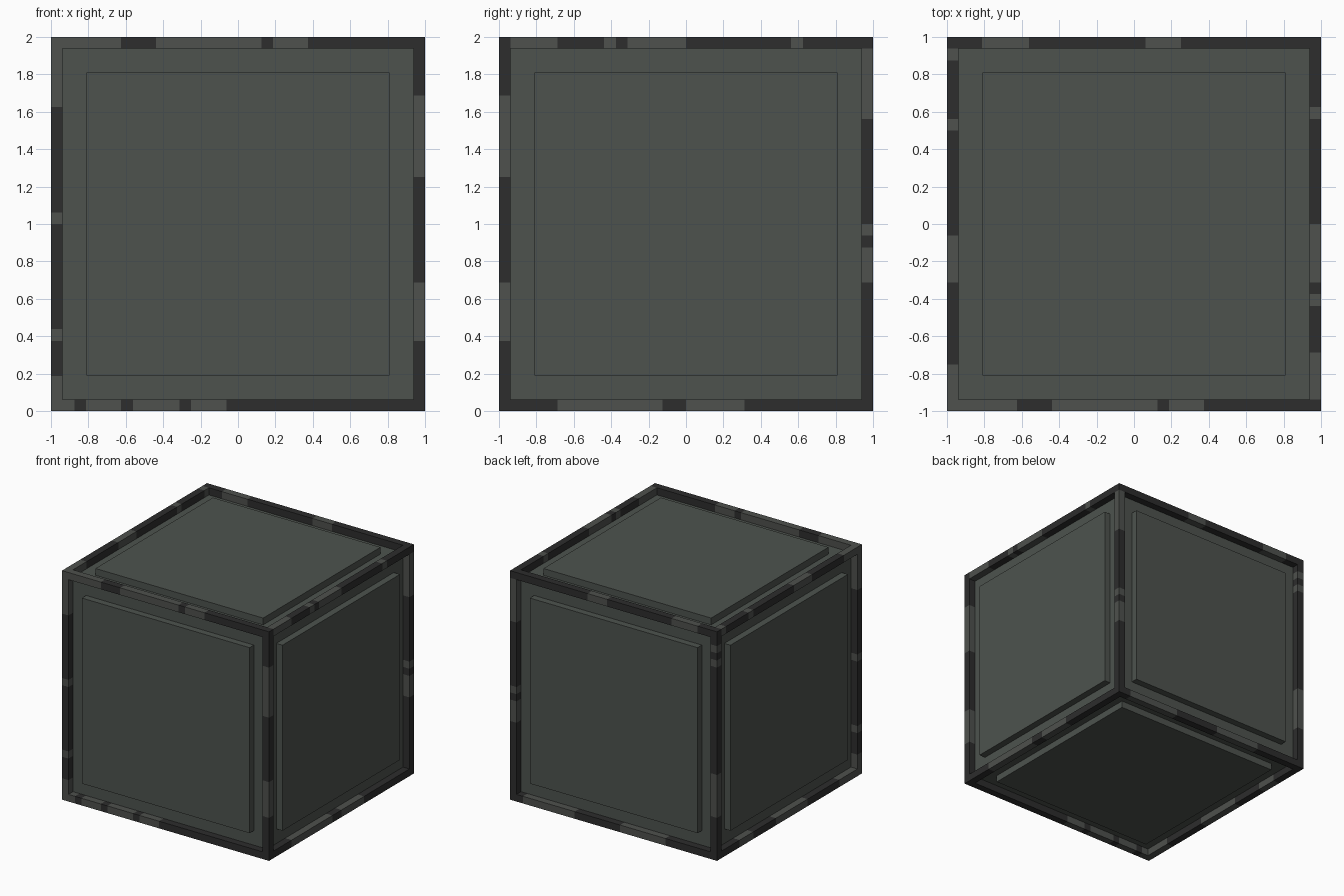
import bpy, bmesh
from mathutils import Vector

if "Cube" in bpy.data.objects:
    bpy.data.objects.remove(bpy.data.objects["Cube"], do_unlink=True)

T = 0.0625          # frame thickness
CORE = 1 - T        # half size of the recessed body
PANEL = 0.81        # half size of the raised panels


def material(name, rgb):
    m = bpy.data.materials.new(name)
    m.use_nodes = True
    m.diffuse_color = (*rgb, 1)
    m.node_tree.nodes["Principled BSDF"].inputs["Base Color"].default_value = (*rgb, 1)
    return m


PLATE = material("grey green plate", (0.075, 0.086, 0.076))
LIGHT = material("worn grey metal", (0.077, 0.082, 0.075))
DARK = material("dark metal", (0.026, 0.026, 0.026))


def add_box(bm, lo, hi, mat=0):
    lo, hi = Vector(lo), Vector(hi)
    verts = bmesh.ops.create_cube(bm, size=1)["verts"]
    for v in verts:
        v.co = Vector([(lo[i] + hi[i]) / 2 + v.co[i] * (hi[i] - lo[i]) for i in range(3)])
    for f in {f for v in verts for f in v.link_faces}:
        f.material_index = mat


def finish(bm, name, mats):
    mesh = bpy.data.meshes.new(name)
    bm.to_mesh(mesh)
    bm.free()
    for m in mats:
        mesh.materials.append(m)
    ob = bpy.data.objects.new(name, mesh)
    ob.location.z = 1
    bpy.context.collection.objects.link(ob)
    return ob


# Recessed body
bm = bmesh.new()
add_box(bm, (-CORE,) * 3, (CORE,) * 3)
finish(bm, "body", [PLATE])

# One raised panel on each of the six sides
SIDES = {"left": (0, 1), "right": (0, -1), "back": (1, 1),
         "front": (1, -1), "top": (2, 1), "bottom": (2, -1)}
for name, (axis, sign) in SIDES.items():
    lo, hi = [-PANEL] * 3, [PANEL] * 3
    lo[axis], hi[axis] = sorted((sign * (CORE - 0.01), sign * 0.997))
    bm = bmesh.new()
    add_box(bm, lo, hi)
    finish(bm, name + "_panel", [PLATE])


# Frame beams: axis, signs on the other two axes, dark stretches along the axis
BEAMS = {
    "front_top_beam": (0, (-1, 1), [(-.625, -.4375), (.125, .1875), (.375, 1)]),
    "front_bottom_beam": (0, (-1, -1), [(-.875, -.8125), (-.625, -.5625),
                                        (-.3125, -.25), (-.0625, 1)]),
    "back_top_beam": (0, (1, 1), [(-1, -.8125), (-.5625, .0625), (.25, 1)]),
    "back_bottom_beam": (0, (1, -1), [(-1, -.5), (-.0625, .375), (.875, 1)]),
    "left_top_beam": (1, (1, 1), [(-.6875, -.4375), (-.375, -.3125),
                                  (0, .5625), (.625, 1)]),
    "left_bottom_beam": (1, (1, -1), [(-1, -.6875), (-.125, 0), (.3125, 1)]),
    "right_top_beam": (1, (-1, 1), [(-.75, -.3125), (-.0625, .5), (.5625, .875)]),
    "right_bottom_beam": (1, (-1, -1), [(-.6875, -.25), (.1875, .5), (.6875, 1)]),
    "front_left_post": (2, (1, -1), [(-1, -.625), (-.3125, .25), (.6875, 1)]),
    "back_left_post": (2, (1, 1), [(-1, -.3125), (-.125, -.0625), (0, .5625)]),
    "front_right_post": (2, (-1, -1), [(-.8125, -.625), (-.5625, 0), (.0625, .625)]),
    "back_right_post": (2, (-1, 1), [(-1, -.625), (-.25, .6875), (.75, .8125), (.875, 1)]),
}


def build_beam(name, axis, signs, dark):
    end = 1 if axis == 0 else CORE      # beams along x own the corners
    others = [i for i in range(3) if i != axis]
    lo, hi = [-end] * 3, [end] * 3
    for i, s in zip(others, signs):
        lo[i], hi[i] = sorted((s * CORE, s))
    bm = bmesh.new()
    add_box(bm, lo, hi)
    # Cut the beam at every colour change
    direction = Vector([float(i == axis) for i in range(3)])
    for cut in {c for pair in dark for c in pair if abs(c) < end - 0.001}:
        bmesh.ops.bisect_plane(bm, geom=bm.verts[:] + bm.edges[:] + bm.faces[:],
                               plane_co=direction * cut, plane_no=direction)
    for f in bm.faces:
        p = f.calc_center_median()[axis]
        f.material_index = int(any(a <= p <= b for a, b in dark))
    finish(bm, name, [LIGHT, DARK])


for beam_name, spec in BEAMS.items():
    build_beam(beam_name, *spec)
